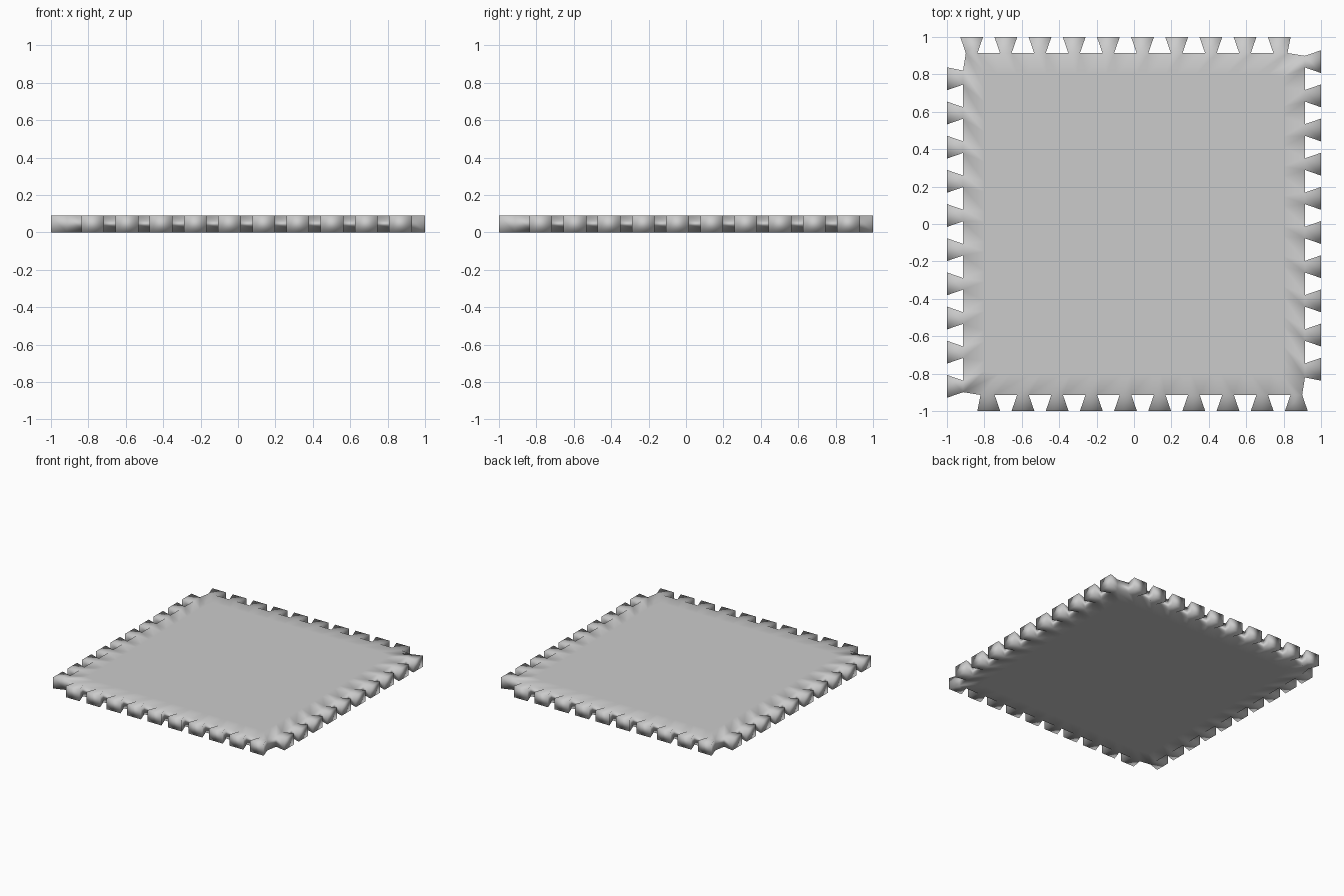
import bpy, bmesh
from mathutils import Matrix, Vector

if "Cube" in bpy.data.objects:
    bpy.data.objects.remove(bpy.data.objects["Cube"])

THICK = 0.09
INNER = 0.914      # root line of the dovetails
TEETH = 10
FIRST, PITCH = -0.868, 0.1827
TIP, ROOT = 0.061, 0.031   # half widths of a tooth
RIM = 0.80 / INNER         # flat centre panel relative to the root line

bm = bmesh.new()
base, tips = [], []

# root and tip points of the teeth, repeated round the four sides
for side in range(4):
    rot = Matrix.Rotation(-1.5707963 * side, 3, 'Z')
    for i in range(TEETH):
        c = FIRST + PITCH * i
        right = 0.044 if i == TEETH - 1 else ROOT
        for tip_off, root_off in ((-TIP, -ROOT), (TIP, right)):
            base.append(rot @ Vector((c + root_off, INNER, 0)))
            tips.append(rot @ Vector((c + tip_off, 1.0, 0)))


def ring(points, z, scale=1.0):
    return [bm.verts.new((p.x * scale, p.y * scale, z)) for p in points]


# upper and lower skins: teeth, rim and flat centre
n = len(base)
skins = []
for z in (0.0, THICK):
    b, t, c = ring(base, z), ring(tips, z), ring(base, z, RIM)
    skins.append((b, t))
    bm.faces.new(c)
    for i in range(n):
        j = (i + 1) % n
        bm.faces.new((c[i], b[i], b[j], c[j]))
        if i % 2 == 0:
            bm.faces.new((b[i], t[i], t[j], b[j]))

# walls following the outline
(b0, t0), (b1, t1) = skins
low, high = [], []
for i in range(n):
    order = (0, 1) if i % 2 == 0 else (1, 0)
    for k in order:
        low.append((b0, t0)[k][i])
        high.append((b1, t1)[k][i])
for i in range(len(low)):
    j = (i + 1) % len(low)
    bm.faces.new((low[i], low[j], high[j], high[i]))

bmesh.ops.recalc_face_normals(bm, faces=bm.faces[:])
for f in bm.faces:
    f.smooth = True

mesh = bpy.data.meshes.new("interlocking_floor_tile")
bm.to_mesh(mesh)
bm.free()
tile = bpy.data.objects.new("interlocking_floor_tile", mesh)
bpy.context.collection.objects.link(tile)
